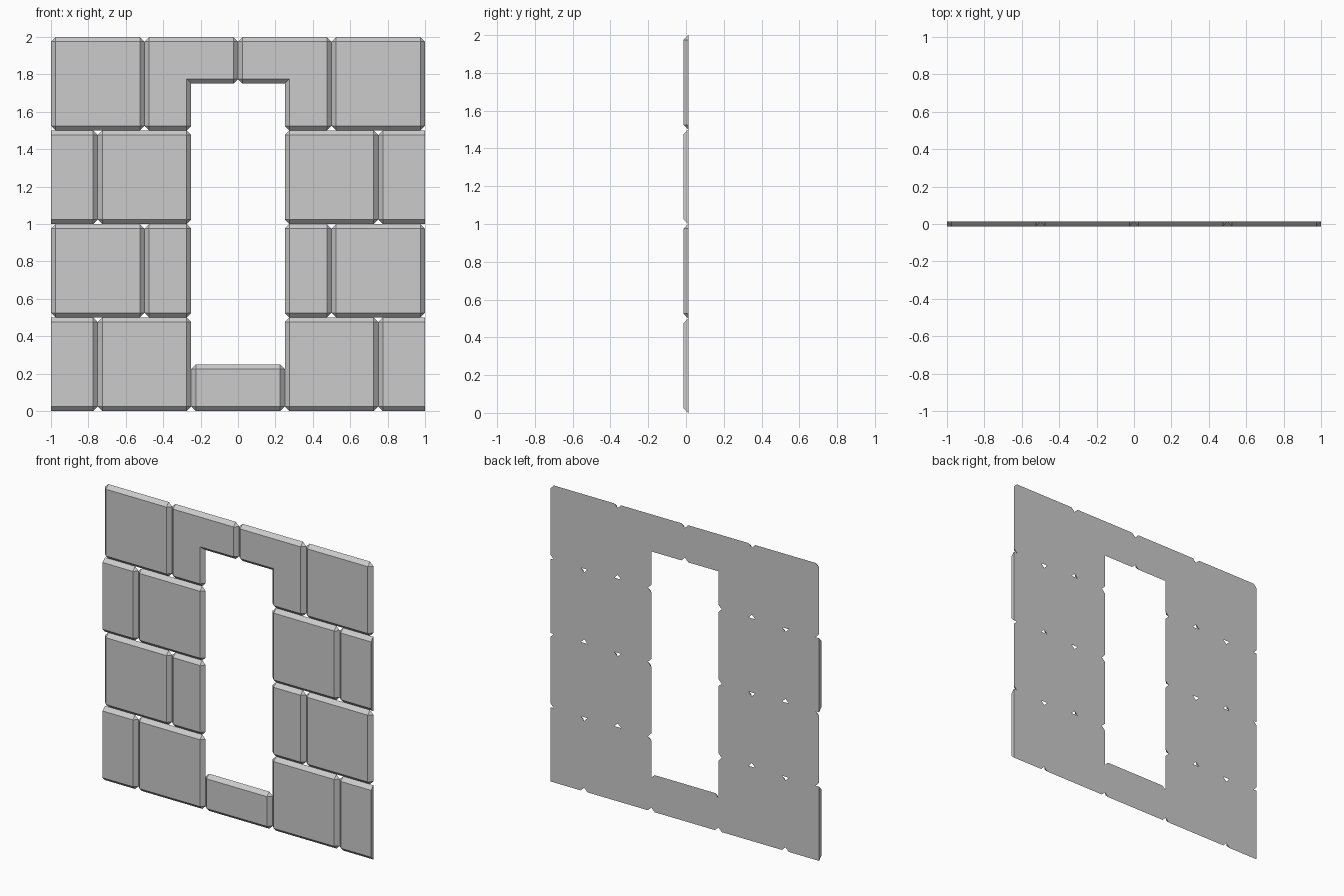
import bpy
import bmesh
from mathutils import Vector

if "Cube" in bpy.data.objects:
    bpy.data.objects.remove(bpy.data.objects["Cube"])

BEVEL = 0.025          # chamfer width, equal to the slab depth
FRONT, BACK = -0.0125, 0.0125


def stone(name, outline, cut_left=False, mirror=True):
    """Chamfered stone from a right-angled (x, z) outline, anticlockwise seen from the front.
    cut_left leaves the edge on x = -1 as a plain vertical cut."""
    pts = [Vector(p) for p in outline]
    n = len(pts)
    bm = bmesh.new()

    def width(a, b):
        return 0 if cut_left and a.x == b.x == -1 else BEVEL

    front, back = [], []
    for i, p in enumerate(pts):
        prev, nxt = pts[i - 1], pts[(i + 1) % n]
        d_in, d_out = (p - prev).normalized(), (nxt - p).normalized()
        w_in, w_out = width(prev, p), width(p, nxt)
        inset = (p + Vector((-d_in.y, d_in.x)) * w_in
                 + Vector((-d_out.y, d_out.x)) * w_out)
        front.append(bm.verts.new((inset.x, FRONT, inset.y)))
        # convex chamfered corners are clipped at the back
        convex = d_in.x * d_out.y - d_in.y * d_out.x > 0
        if convex and w_in and w_out:
            ends = [p - d_in * BEVEL, p + d_out * BEVEL]
        else:
            ends = [p]
        back.append([bm.verts.new((q.x, BACK, q.y)) for q in ends])

    # front face, back face, sloped sides and corner triangles
    bm.faces.new(front)
    bm.faces.new([v for corner in back for v in corner][::-1])
    for i in range(n):
        j = (i + 1) % n
        bm.faces.new((front[i], back[i][-1], back[j][0], front[j]))
        if len(back[i]) == 2:
            bm.faces.new((front[i], back[i][0], back[i][1]))
    bmesh.ops.recalc_face_normals(bm, faces=bm.faces[:])

    mesh = bpy.data.meshes.new(name)
    bm.to_mesh(mesh)
    bm.free()
    obj = bpy.data.objects.new(name, mesh)
    bpy.context.collection.objects.link(obj)
    if mirror:
        mod = obj.modifiers.new("mirror", 'MIRROR')
        mod.use_mirror_merge = False
    return obj


def rect(x0, x1, z0, z1):
    return [(x0, z0), (x1, z0), (x1, z1), (x0, z1)]


# courses with a cut half stone at the outer edge
for z in (0, 1):
    stone("edge_half_stone", rect(-1, -0.75, z, z + 0.5), cut_left=True)
    stone("jamb_stone", rect(-0.75, -0.25, z, z + 0.5))

# course with a full stone at the outer edge
stone("edge_stone", rect(-1, -0.5, 0.5, 1))
stone("jamb_half_stone", rect(-0.5, -0.25, 0.5, 1))

# top course with notched lintel stones
stone("top_corner_stone", rect(-1, -0.5, 1.5, 2))
stone("lintel_stone", [(-0.5, 1.5), (-0.25, 1.5), (-0.25, 1.75),
                       (0, 1.75), (0, 2), (-0.5, 2)])

# sill across the bottom of the opening
stone("sill_stone", rect(-0.25, 0.25, 0, 0.25), mirror=False)
